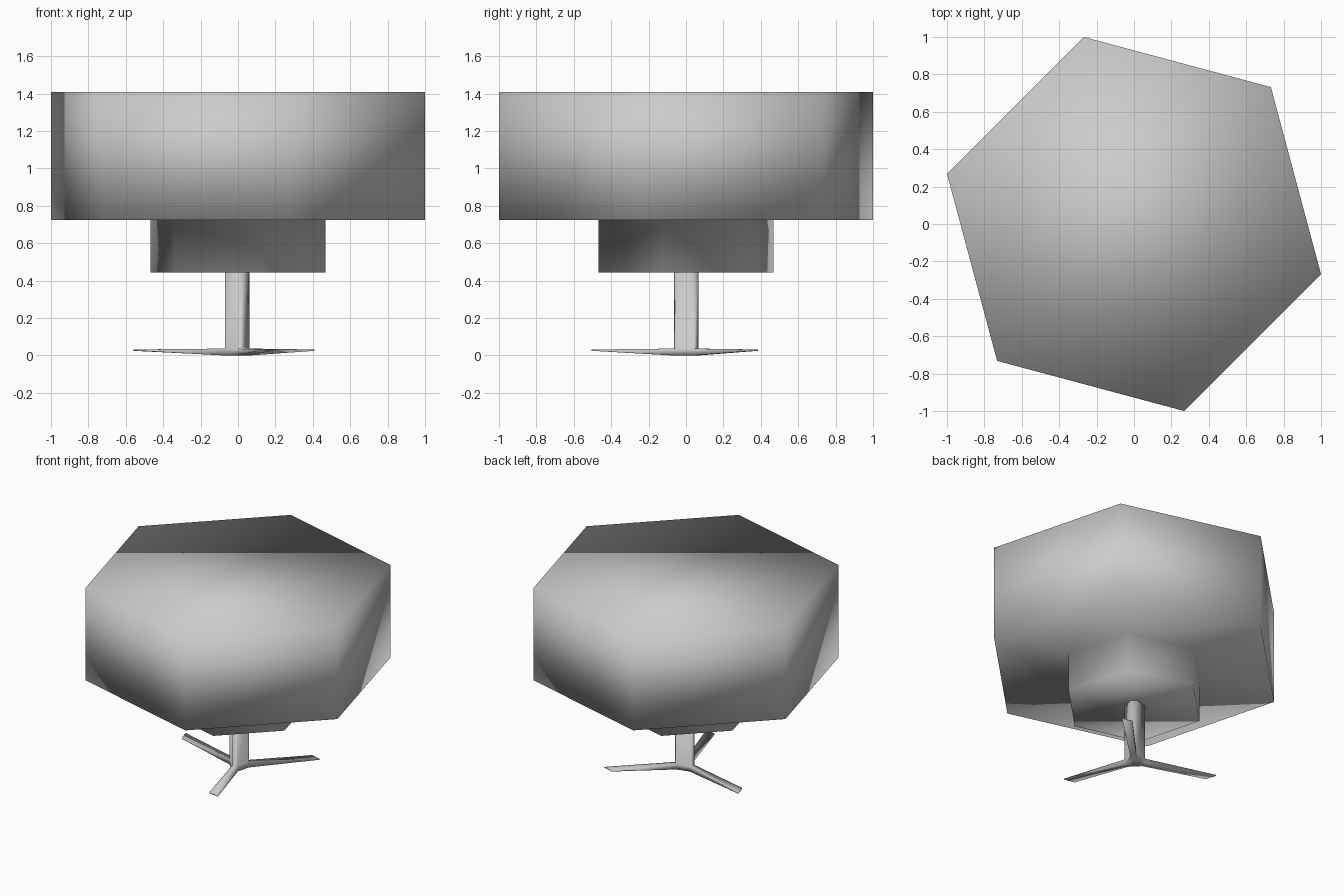
import bpy, bmesh, math
from mathutils import Vector

if "Cube" in bpy.data.objects:
    bpy.data.objects.remove(bpy.data.objects["Cube"])

grey = bpy.data.materials.new("light_grey")
grey.diffuse_color = (0.6, 0.6, 0.6, 1)
grey.use_nodes = True
grey.node_tree.nodes["Principled BSDF"].inputs["Base Color"].default_value = grey.diffuse_color


def ring(bm, radius, z, angles, cy=0.0):
    return [bm.verts.new((radius * math.cos(math.radians(a)),
                          cy + radius * math.sin(math.radians(a)), z)) for a in angles]


def bridge(bm, low, high):
    n = len(low)
    return [bm.faces.new((low[i], low[(i + 1) % n], high[(i + 1) % n], high[i]))
            for i in range(n)]


def finish(bm, name):
    bmesh.ops.recalc_face_normals(bm, faces=bm.faces[:])
    for f in bm.faces:
        f.smooth = True
    mesh = bpy.data.meshes.new(name)
    bm.to_mesh(mesh)
    bm.free()
    mesh.materials.append(grey)
    obj = bpy.data.objects.new(name, mesh)
    bpy.context.collection.objects.link(obj)
    return obj


# Hexagonal drum: narrow lower neck stepping out to the wide body
hexagon = [45 + 60 * i for i in range(6)]
bm = bmesh.new()
rings = [ring(bm, r, z, hexagon) for r, z in
         ((0.484, 0.443), (0.484, 0.725), (1.035, 0.725), (1.035, 1.41))]
for low, high in zip(rings, rings[1:]):
    bridge(bm, low, high)
bm.faces.new(rings[0])
bm.faces.new(rings[-1])
finish(bm, "hexagonal_body")

# Six-sided stem with three splayed feet growing out of its narrow sides
stem_angles = [a + d for a in (45, 165, 285) for d in (-17, 17)]
bm = bmesh.new()
base, collar, top = [ring(bm, 0.07, z, stem_angles, 0.005) for z in (0.0, 0.037, 0.445)]
sides = bridge(bm, base, collar)
bridge(bm, collar, top)
bm.faces.new(base)
bm.faces.new(top)

# Foot ends: right and left tip corners of each foot
tips = [((0.41, 0.365), (0.336, 0.385)),
        ((-0.56, 0.188), (-0.535, 0.109)),
        ((0.109, -0.49), (0.188, -0.505))]
for i, (right, left) in enumerate(tips):
    a, b = 2 * i, 2 * i + 1
    bm.faces.remove(sides[a])
    inner = [base[a], base[b], collar[b], collar[a]]
    outer = [bm.verts.new((p[0], p[1], z)) for p, z in
             ((right, 0.025), (left, 0.025), (left, 0.032), (right, 0.032))]
    bridge(bm, inner, outer)
    bm.faces.new(outer)
finish(bm, "stem_and_feet")
